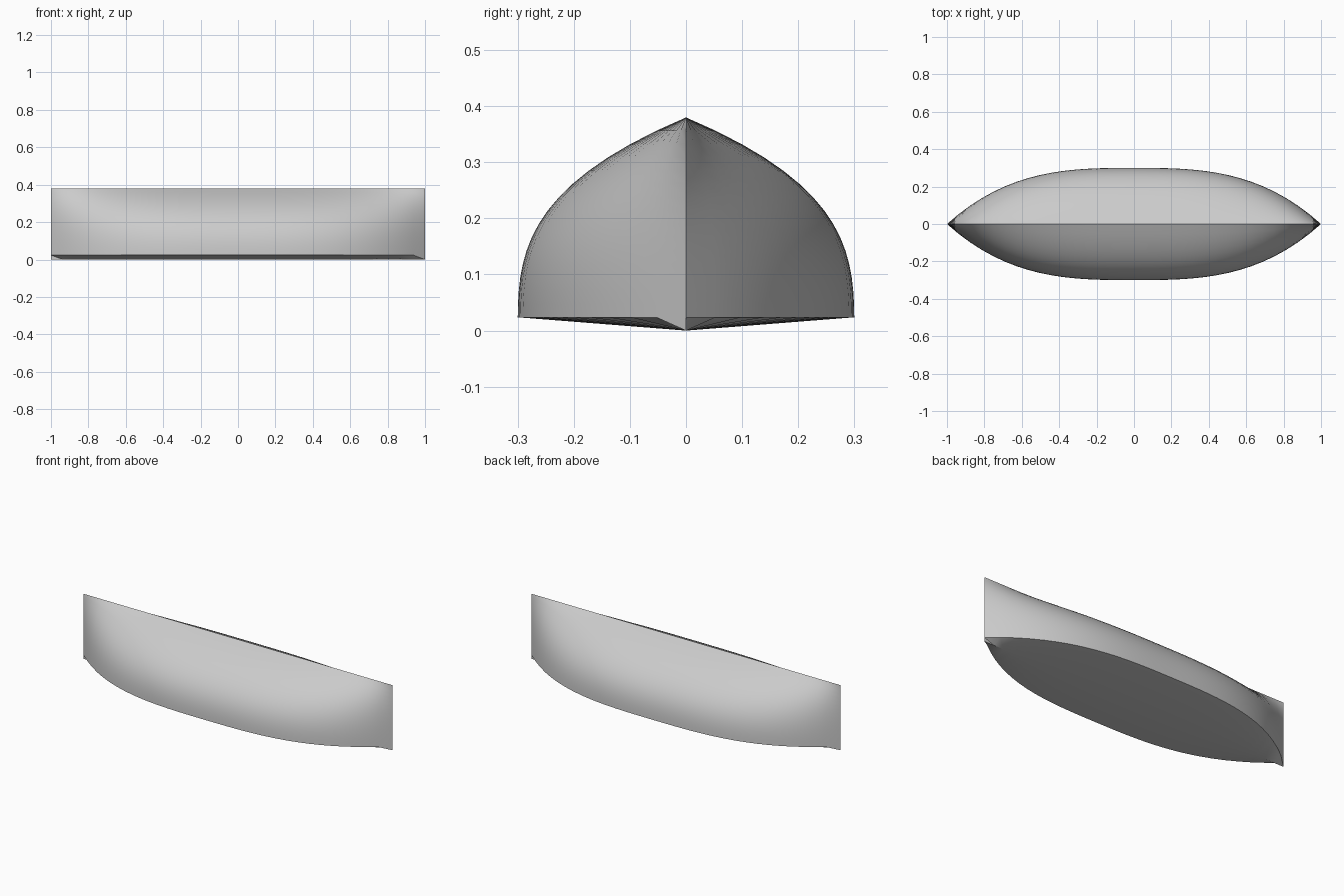
import bpy, bmesh, math

cube = bpy.data.objects.get("Cube")
if cube:
    bpy.data.objects.remove(cube)

COLS, ROWS = 32, 16
HALF_WIDTH, HEIGHT, POWER = 0.3, 0.38, 3.0

grey = bpy.data.materials.new("plain_grey")
grey.use_nodes = True
grey.diffuse_color = (0.6, 0.6, 0.6, 1)
grey.node_tree.nodes["Principled BSDF"].inputs["Base Color"].default_value = (0.6, 0.6, 0.6, 1)


def shell_point(i, k, turn):
    """Point of one half shell; turn = -1 spins it half a turn about z."""
    x, t = 2 * i / COLS - 1, k / ROWS
    width = HALF_WIDTH * (1 - abs(x) ** POWER) * (1 - t ** POWER) if k else 0
    return (turn * x, -turn * width, t * HEIGHT)


# Hull: two half shells that meet along the keel, the ridge and both stems
bm = bmesh.new()
for turn in (1, -1):
    grid = [[bm.verts.new(shell_point(i, k, turn)) for k in range(ROWS + 1)]
            for i in range(COLS + 1)]
    for i in range(COLS):
        for k in range(ROWS):
            a, b = grid[i][k], grid[i + 1][k]
            c, d = grid[i + 1][k + 1], grid[i][k + 1]
            bm.faces.new((a, b, d))
            bm.faces.new((b, c, d))
bmesh.ops.remove_doubles(bm, verts=bm.verts, dist=1e-5)

mesh = bpy.data.meshes.new("hull")
bm.to_mesh(mesh)
bm.free()
mesh.materials.append(grey)
hull = bpy.data.objects.new("hull", mesh)
bpy.context.collection.objects.link(hull)

# Smooth sides with crisp keel, rim and ridge
bpy.context.view_layer.objects.active = hull
hull.select_set(True)
bpy.ops.object.shade_smooth_by_angle(angle=math.radians(30))
